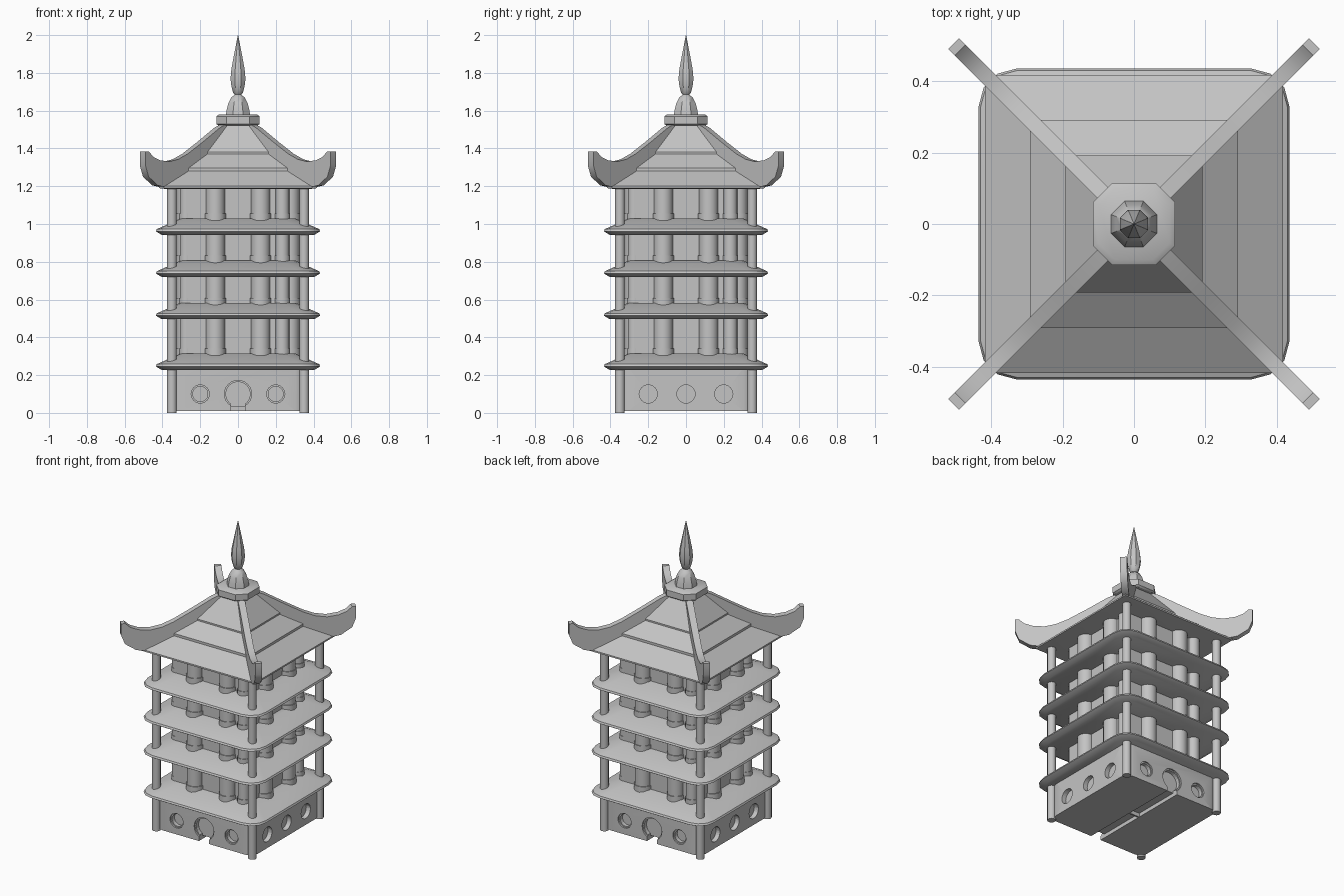
import bpy, bmesh, math
from mathutils import Matrix, Vector

if "Cube" in bpy.data.objects:
    bpy.data.objects.remove(bpy.data.objects["Cube"])

stone = bpy.data.materials.new("grey_stone")
stone.use_nodes = True
GREY = (0.55, 0.55, 0.55, 1)
stone.diffuse_color = GREY
stone.node_tree.nodes["Principled BSDF"].inputs["Base Color"].default_value = GREY


def finish(name, bm, smooth=True):
    bmesh.ops.recalc_face_normals(bm, faces=bm.faces)
    mesh = bpy.data.meshes.new(name)
    bm.to_mesh(mesh)
    bm.free()
    ob = bpy.data.objects.new(name, mesh)
    bpy.context.collection.objects.link(ob)
    mesh.materials.append(stone)
    bpy.ops.object.select_all(action="DESELECT")
    ob.select_set(True)
    bpy.context.view_layer.objects.active = ob
    if smooth:
        bpy.ops.object.shade_smooth_by_angle(angle=math.radians(35))
    return ob


def square_ring(half, corner, segs):
    """Outline of a square whose corners are rounded in segs steps."""
    if corner == 0:
        return [Vector((half * sx, half * sy, 0))
                for sx, sy in ((1, 1), (-1, 1), (-1, -1), (1, -1))]
    pts = []
    for q in range(4):
        turn = Matrix.Rotation(q * math.pi / 2, 3, "Z")
        for i in range(segs + 1):
            a = i / segs * math.pi / 2
            c = half - corner
            pts.append(turn @ Vector((c + corner * math.cos(a), c + corner * math.sin(a), 0)))
    return pts


def round_ring(radius, sides):
    return [Vector((radius * math.cos(2 * math.pi * (i + 0.5) / sides),
                    radius * math.sin(2 * math.pi * (i + 0.5) / sides), 0)) for i in range(sides)]


def loft(bm, rings, at=(0, 0)):
    """Skin a stack of (outline, height) pairs and close both ends."""
    loops = [[bm.verts.new((p.x + at[0], p.y + at[1], z)) for p in ring] for ring, z in rings]
    for lo, hi in zip(loops, loops[1:]):
        for i in range(len(lo)):
            j = (i + 1) % len(lo)
            bm.faces.new((lo[i], lo[j], hi[j], hi[i]))
    bm.faces.new(loops[0][::-1])
    bm.faces.new(loops[-1])


def square_solid(name, profile, ratio=0, segs=1):
    bm = bmesh.new()
    loft(bm, [(square_ring(h, h * ratio, segs), z) for h, z in profile])
    return finish(name, bm)


def turned(name, profile, sides):
    bm = bmesh.new()
    loft(bm, [(round_ring(r, sides), z) for r, z in profile])
    return finish(name, bm)


def posts(name, spots, radius, z0, z1, sides):
    bm = bmesh.new()
    for spot in spots:
        loft(bm, [(round_ring(radius, sides), z0), (round_ring(radius, sides), z1)], spot)
    return finish(name, bm)


def four_ways(x, y):
    return [(Matrix.Rotation(q * math.pi / 2, 2) @ Vector((x, y)))[:] for q in range(4)]


# Base block with recessed windows, doorways and a floor channel
WALL = 0.355
base = square_solid("base_block", [(WALL, 0.01), (WALL, 0.24)], 0.14, 3)


def carve(cutter):
    mod = base.modifiers.new("carve", "BOOLEAN")
    mod.operation, mod.solver, mod.object = "DIFFERENCE", "EXACT", cutter
    bpy.context.view_layer.objects.active = base
    bpy.ops.object.modifier_apply(modifier=mod.name)
    bpy.data.objects.remove(cutter)


def round_cut(q, along, radius, depth):
    turn = Matrix.Rotation(q * math.pi / 2, 4, "Z")
    bm = bmesh.new()
    place = turn @ Matrix.Translation((along, -WALL, 0.1)) @ Matrix.Rotation(math.pi / 2, 4, "X")
    bmesh.ops.create_cone(bm, cap_ends=True, segments=24, radius1=radius, radius2=radius,
                          depth=2 * depth, matrix=place)
    carve(finish("cutter", bm, False))


def box_cut(x, y, z, size):
    bm = bmesh.new()
    bmesh.ops.create_cube(bm, size=1, matrix=Matrix.Translation((x, y, z)) @ Matrix.Diagonal((*size, 1)))
    carve(finish("cutter", bm, False))


for q in range(4):
    for along in (-0.2, 0, 0.2):
        if q % 2:
            round_cut(q, along, 0.048, 0.03)
        else:
            outer = 0.048 if along else 0.072
            round_cut(q, along, outer, 0.01)
            round_cut(q, along, outer - 0.008, 0.035)
for side in (-1, 1):
    box_cut(0, side * WALL, 0.025, (0.074, 0.07, 0.07))
    box_cut(0, side * 0.185, 0.01, (0.074, 0.36, 0.05))
bpy.context.view_layer.objects.active = base
base.select_set(True)
bpy.ops.object.shade_smooth_by_angle(angle=math.radians(35))

# Tall outer pillars
posts("corner_pillars", four_ways(0.35, 0.35), 0.026, 0, 1.2, 12)

# Inner tower with engaged columns
square_solid("tower_core", [(0.275, 0.22), (0.275, 1.2)])
main_spots = four_ways(0.12, -0.275) + four_ways(-0.12, -0.275)
side_spots = four_ways(0.235, -0.272)
posts("main_columns", main_spots, 0.051, 0.25, 1.2, 20)
posts("side_columns", side_spots, 0.037, 0.25, 1.2, 16)

# Storey eaves with column collars standing on them
for n, z in enumerate((0.228, 0.497, 0.72, 0.943), 1):
    square_solid(f"eave_{n}", [(0.405, z), (0.435, z + 0.018), (0.43, z + 0.03),
                               (0.305, z + 0.086)], 0.24, 3)
    posts(f"main_collars_{n}", main_spots, 0.056, z + 0.03, z + 0.112, 20)
    posts(f"side_collars_{n}", side_spots, 0.041, z + 0.03, z + 0.112, 16)

# Stepped roof
square_solid("roof", [(0.38, 1.185), (0.418, 1.19), (0.418, 1.2), (0.292, 1.28), (0.292, 1.296),
                      (0.192, 1.37), (0.192, 1.38), (0.08, 1.53)])

# Upswept hip ridges, thin plates on the diagonals
RIDGE = [(0.04, 1.55), (0.11, 1.51), (0.2, 1.435), (0.28, 1.372), (0.33, 1.343), (0.38, 1.33),
         (0.43, 1.338), (0.465, 1.357), (0.487, 1.385), (0.505, 1.385), (0.505, 1.31),
         (0.488, 1.25), (0.44, 1.205), (0.37, 1.188), (0.34, 1.2), (0.04, 1.4)]
bm = bmesh.new()
for q in range(4):
    turn = Matrix.Rotation(math.pi / 4 + q * math.pi / 2, 3, "Z")
    sides = [[bm.verts.new(turn @ Vector((t * math.sqrt(2), w, z))) for t, z in RIDGE]
             for w in (-0.021, 0.021)]
    bm.faces.new(sides[0])
    bm.faces.new(sides[1][::-1])
    for i in range(len(RIDGE)):
        j = (i + 1) % len(RIDGE)
        bm.faces.new((sides[0][i], sides[1][i], sides[1][j], sides[0][j]))
finish("hip_ridges", bm)

# Crown slab, dome and spire
square_solid("crown_slab", [(0.105, 1.522), (0.115, 1.53), (0.115, 1.57), (0.1, 1.58)], 0.47, 1)
turned("crown_dome", [(0.07, 1.575), (0.065, 1.605), (0.055, 1.64), (0.038, 1.67), (0.018, 1.685)], 8)
turned("spire", [(0.014, 1.68), (0.028, 1.695), (0.038, 1.73), (0.043, 1.77), (0.038, 1.82),
                 (0.022, 1.9), (0.001, 2)], 8)
